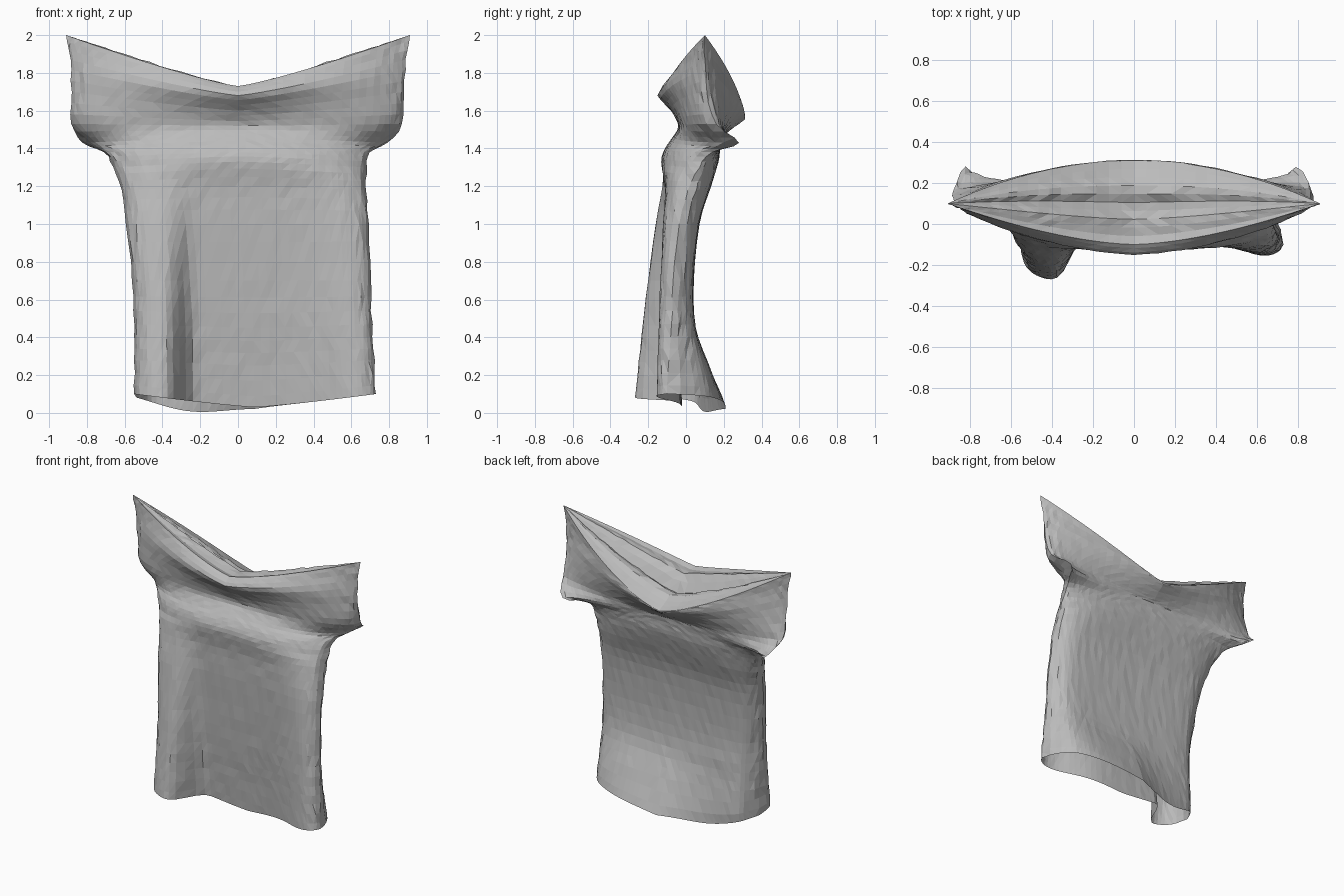
import bpy, bmesh, math, random
from mathutils import Vector

random.seed(4)
cube = bpy.data.objects.get("Cube")
if cube:
    bpy.data.objects.remove(cube)

cloth = bpy.data.materials.new("grey cloth")
cloth.use_nodes = True
cloth.diffuse_color = (0.5, 0.5, 0.5, 1)
cloth.node_tree.nodes["Principled BSDF"].inputs["Base Color"].default_value = (0.5, 0.5, 0.5, 1)

# Key rows from hem to shoulder:
# centre z, side z, right edge x, left edge x, side y, front y, back y
ROWS = [
    (.03, .1, -.55, .73, -.05, -.02, .21),
    (.25, .28, -.55, .72, -.05, -.04, .12),
    (.45, .47, -.55, .71, -.04, -.06, .05),
    (.7, .7, -.56, .7, -.04, -.08, .04),
    (1, 1, -.59, .69, -.02, -.1, .07),
    (1.2, 1.18, -.62, .68, .02, -.11, .13),
    (1.33, 1.3, -.66, .68, .07, -.13, .17),
    (1.4, 1.38, -.71, .7, .14, -.11, .18),
    (1.46, 1.43, -.82, .79, .28, -.07, .19),
    (1.52, 1.53, -.88, .87, .16, -.04, .21),
    (1.6, 1.7, -.88, .88, .11, -.08, .26),
    (1.68, 1.87, -.89, .89, .1, -.15, .31),
    (1.73, 2, -.91, .91, .1, -.1, .31),
]
COLS = 40
STEPS = 3
LAST = len(ROWS) - 1


def row_at(t):
    """Smoothly blended key row."""
    i = min(int(t), LAST - 1)
    f = t - i
    a, b, c, d = (ROWS[max(0, min(LAST, i + k))] for k in (-1, 0, 1, 2))
    return [q + f * (r - p) / 2 + f * f * (p - 2.5 * q + 2 * r - s / 2)
            + f ** 3 * (1.5 * (q - r) + (s - p) / 2) for p, q, r, s in zip(a, b, c, d)]


def clamp(v):
    return min(1, max(0, v))


def bump(x, centre, width, power=2):
    return math.exp(-abs((x - centre) / width) ** power)


def hem_flare(x, z):
    """Pleats that fan forward at both lower corners."""
    fade = clamp(1 - z / 1.3)
    return -(.28 * bump(x, -.46, .17, 4) + .16 * bump(x, .68, .25)) * fade


def panel_point(t, u, back):
    zc, zs, xl, xr, ys, yf, yb = row_at(t)
    a = abs(u)
    # Boxy sides low down, tapering to a flat pinch at the shoulders
    boxy = clamp((6 - t) / 2) * (clamp(t / 3) if back else 1)
    upper = clamp((t - 9.2) / 2)
    power = 3 + 5 * boxy - (1 if back else 1.4) * upper
    profile = max(0, 1 - a ** power) ** (.5 + .5 * upper)
    x = (xl + xr) / 2 + u * (xr - xl) / 2
    z = zc + (zs - zc) * a ** 1.2
    y = ys + ((yb if back else yf) - ys) * profile
    if back:
        # Back neckline hangs lower; back hem sweeps forward on one side
        z -= .17 * clamp((t - 8) / (LAST - 8)) * (1 - a ** 1.4)
        z -= .055 * clamp(1 - t) * bump(u, -.55, .4)
        y -= .25 * clamp(1 - t / 2) * max(0, -u) * (1 - a * a)
        for edge in (xl, xr):
            y += .35 * hem_flare(edge, z) * bump(x, edge, .06)
    else:
        y += hem_flare(x, z) * (.35 + .65 * profile)
    return Vector((x, y, z))


def crumple(p, amount):
    return p + Vector((random.uniform(-1, 1) * amount,
                       random.uniform(-1, 1) * amount, 0))


def make_object(name, rows, closed):
    bm = bmesh.new()
    grid = [[bm.verts.new(p) for p in row] for row in rows]
    for low, high in zip(grid, grid[1:]):
        n = len(low)
        for j in range(n if closed else n - 1):
            k = (j + 1) % n
            bm.faces.new((low[j], low[k], high[k], high[j]))
    bmesh.ops.remove_doubles(bm, verts=bm.verts, dist=.0005)
    bmesh.ops.triangulate(bm, faces=bm.faces)
    bmesh.ops.recalc_face_normals(bm, faces=bm.faces)
    mesh = bpy.data.meshes.new(name)
    bm.to_mesh(mesh)
    bm.free()
    mesh.materials.append(cloth)
    obj = bpy.data.objects.new(name, mesh)
    bpy.context.collection.objects.link(obj)


# Shirt body: front and back panels joined at the sides, flared into short sleeves
columns = [math.sin(math.pi / 2 * (2 * j / COLS - 1)) * .6 + (2 * j / COLS - 1) * .4
           for j in range(COLS + 1)]
body = []
for i in range(LAST * STEPS + 1):
    t = i / STEPS
    ring = [(u, panel_point(t, u, False)) for u in columns]
    ring += [(u, panel_point(t, u, True)) for u in columns[-2:0:-1]]
    rim = i in (0, LAST * STEPS)
    body.append([p if rim else crumple(p, .005 if abs(u) > .9 else .002) for u, p in ring])
make_object("shirt_body", body, True)

# Slouched neck fold: a crest behind the front rim, a crease, then a slope to the back rim
BANDS = 10
fold = []
for i in range(BANDS + 1):
    f = i / BANDS
    row = []
    for u in columns:
        p = panel_point(LAST, u, False).lerp(panel_point(LAST, u, True), f)
        slack = (1 - u * u) * math.sin(math.pi * f)
        p.z += slack * (.06 * bump(f, .28, .15) - .04 * bump(f, .5, .1) + .02 * bump(f, .65, .1))
        p.z += slack * random.uniform(-1, 1) * .008
        row.append(p)
    fold.append(row)
make_object("neck_fold", fold, False)
